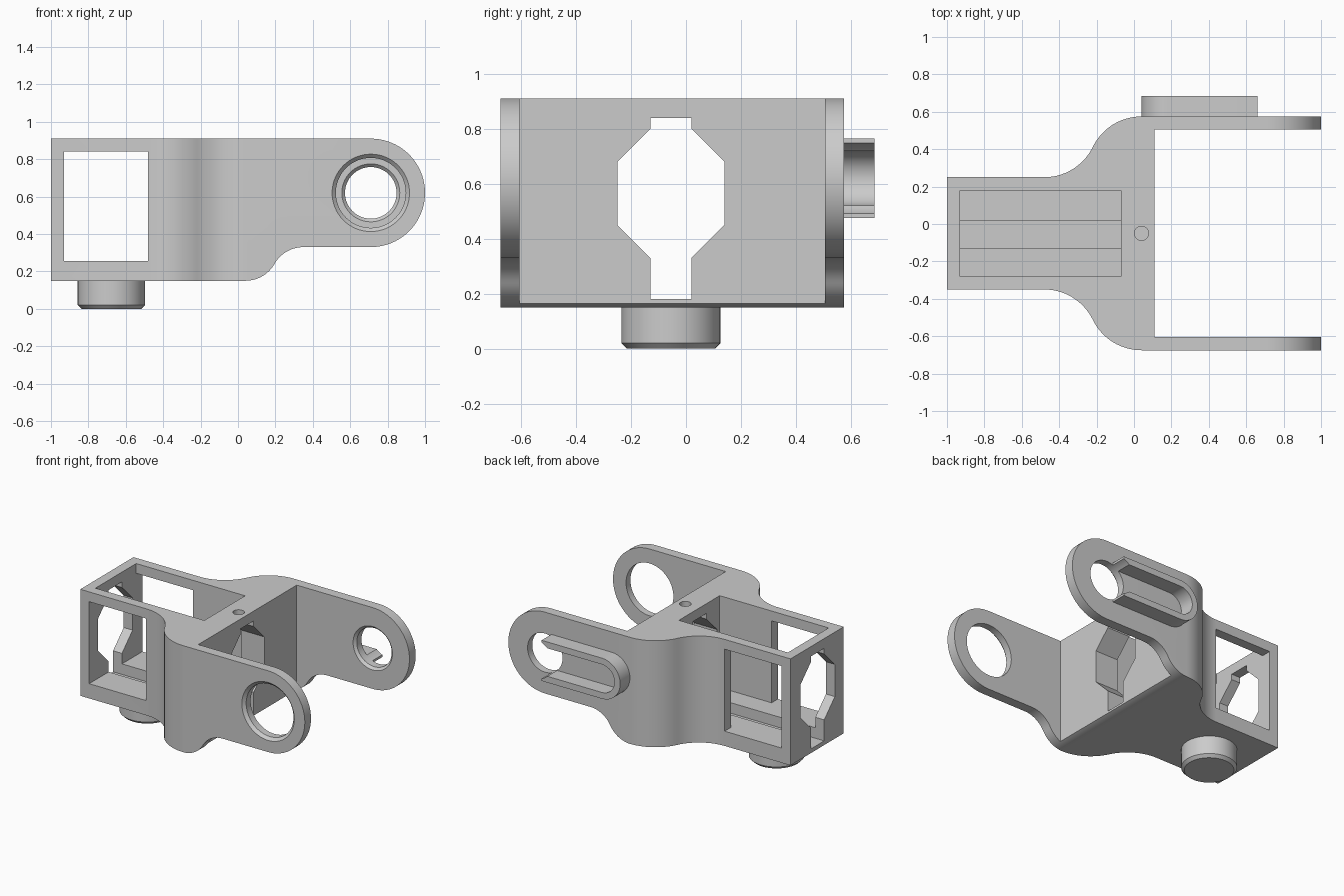
import bpy, bmesh
from math import sin, cos, asin, pi, radians, hypot

if "Cube" in bpy.data.objects:
    bpy.data.objects.remove(bpy.data.objects["Cube"])

grey = bpy.data.materials.new("plain grey")
grey.use_nodes = True
COLOUR = (0.6, 0.6, 0.6, 1)
grey.diffuse_color = COLOUR
grey.node_tree.nodes["Principled BSDF"].inputs["Base Color"].default_value = COLOUR

MID = -0.05               # y of the symmetry plane
PIVOT = (0.71, 0.62)      # x, z of the arm holes
PLACE = {"x": lambda u, v, d: (d, u, v),
         "y": lambda u, v, d: (u, d, v),
         "z": lambda u, v, d: (u, v, d)}


def loft(name, axis, *rings):
    """Solid through 2D outlines, each given with its depth along the axis."""
    bm = bmesh.new()
    loops = [[bm.verts.new(PLACE[axis](u, v, d)) for u, v in pts] for pts, d in rings]
    for a, b in zip(loops, loops[1:]):
        for i in range(len(a)):
            bm.faces.new((a[i - 1], a[i], b[i], b[i - 1]))
    bm.faces.new(loops[0])
    bm.faces.new(loops[-1])
    bmesh.ops.recalc_face_normals(bm, faces=bm.faces)
    mesh = bpy.data.meshes.new(name)
    bm.to_mesh(mesh)
    bm.free()
    mesh.materials.append(grey)
    ob = bpy.data.objects.new(name, mesh)
    bpy.context.collection.objects.link(ob)
    return ob


def prism(name, axis, pts, a, b):
    return loft(name, axis, (pts, a), (pts, b))


def rect(u0, u1, v0, v1):
    return [(u0, v0), (u1, v0), (u1, v1), (u0, v1)]


def arc(c, r, start, end, n=32):
    return [(c[0] + r * cos(radians(start + (end - start) * i / n)),
             c[1] + r * sin(radians(start + (end - start) * i / n))) for i in range(n + 1)]


def circle(c, r, n=64):
    return arc(c, r, 0, 360, n)[:-1]


def s_curve(p, q, n=14):
    """Two equal arcs, level at both ends."""
    dx, dy = (q[0] - p[0]) / 2, (q[1] - p[1]) / 2
    r = hypot(dx, dy) ** 2 / (2 * abs(dy))
    sign = 1 if dy > 0 else -1
    turn = asin(dx / r)
    first = [(p[0] + r * sin(turn * i / n), p[1] + sign * r * (1 - cos(turn * i / n)))
             for i in range(n + 1)]
    second = [(p[0] + q[0] - x, p[1] + q[1] - y) for x, y in reversed(first[:-1])]
    return first + second


def combine(ob, tool, operation="DIFFERENCE", keep=False):
    mod = ob.modifiers.new("cut", "BOOLEAN")
    mod.operation, mod.solver, mod.object = operation, "EXACT", tool
    bpy.context.view_layer.objects.active = ob
    bpy.ops.object.modifier_apply(modifier=mod.name)
    if not keep:
        bpy.data.objects.remove(tool)


# Body: forked plan crossed with the side profile
half = [(-1.1, 0.30)] + s_curve((-0.48, 0.30), (0.04, 0.625)) + \
       [(1.1, 0.625), (1.1, 0.555), (0.11, 0.555)]
plan = [(x, MID + h) for x, h in half] + [(x, MID - h) for x, h in reversed(half)]
side = [(-1, 0.91), (-1, 0.15)] + s_curve((0.04, 0.15), (0.35, 0.33)) + \
       arc(PIVOT, 0.29, -90, 90, 40)
body = prism("bracket_body", "z", plan, 0, 1.1)
combine(body, prism("side_profile", "y", side, -1, 1), "INTERSECT")

# Open pocket, side windows and the small top hole
combine(body, prism("pocket", "z", rect(-0.93, -0.07, -0.28, 0.18), 0.255, 1))
combine(body, prism("windows", "y", rect(-0.93, -0.48, 0.255, 0.84), -0.45, 0.35))
combine(body, prism("top_hole", "z", circle((0.04, MID), 0.038, 32), 0.82, 1))

# Eight-sided keyed opening running the length of the body
key = [(0.075, 0.84), (0.075, 0.80), (0.195, 0.68), (0.195, 0.45), (0.075, 0.33), (0.075, 0.18)]
keyhole = [(-0.055 + w, z) for w, z in key] + [(-0.055 - w, z) for w, z in reversed(key)]
combine(body, prism("keyed_opening", "x", keyhole, -1.1, 0.3))

# Wide bevelled hole in the front arm
combine(body, loft("front_hole", "y", (circle(PIVOT, 0.227), -0.695),
                   (circle(PIVOT, 0.187), -0.655), (circle(PIVOT, 0.187), -0.5)))

# U-shaped rail on the back arm, open towards the hole
end = (0.185, PIVOT[1])
u_shape = [(0.66, 0.765)] + arc(end, 0.145, 90, 270) + [(0.66, 0.475), (0.66, 0.52)] + \
          arc(end, 0.10, 270, 90) + [(0.66, 0.72)]
rail = prism("slide_rail", "y", u_shape, 0.57, 0.685)

# Narrow bevelled hole through the back arm and the rail tips
back_hole = loft("back_hole", "y", (circle(PIVOT, 0.175), 0.485),
                 (circle(PIVOT, 0.138), 0.522), (circle(PIVOT, 0.138), 0.8))
combine(rail, back_hole, keep=True)
combine(body, back_hole)

# Round foot under the body
foot_at = (-0.677, -0.055)
foot = loft("round_foot", "z", (circle(foot_at, 0.16), 0), (circle(foot_at, 0.18), 0.02),
            (circle(foot_at, 0.18), 0.16))

for ob in (body, rail, foot):
    bpy.ops.object.select_all(action="DESELECT")
    ob.select_set(True)
    bpy.context.view_layer.objects.active = ob
    bpy.ops.object.shade_smooth_by_angle(angle=radians(30))
